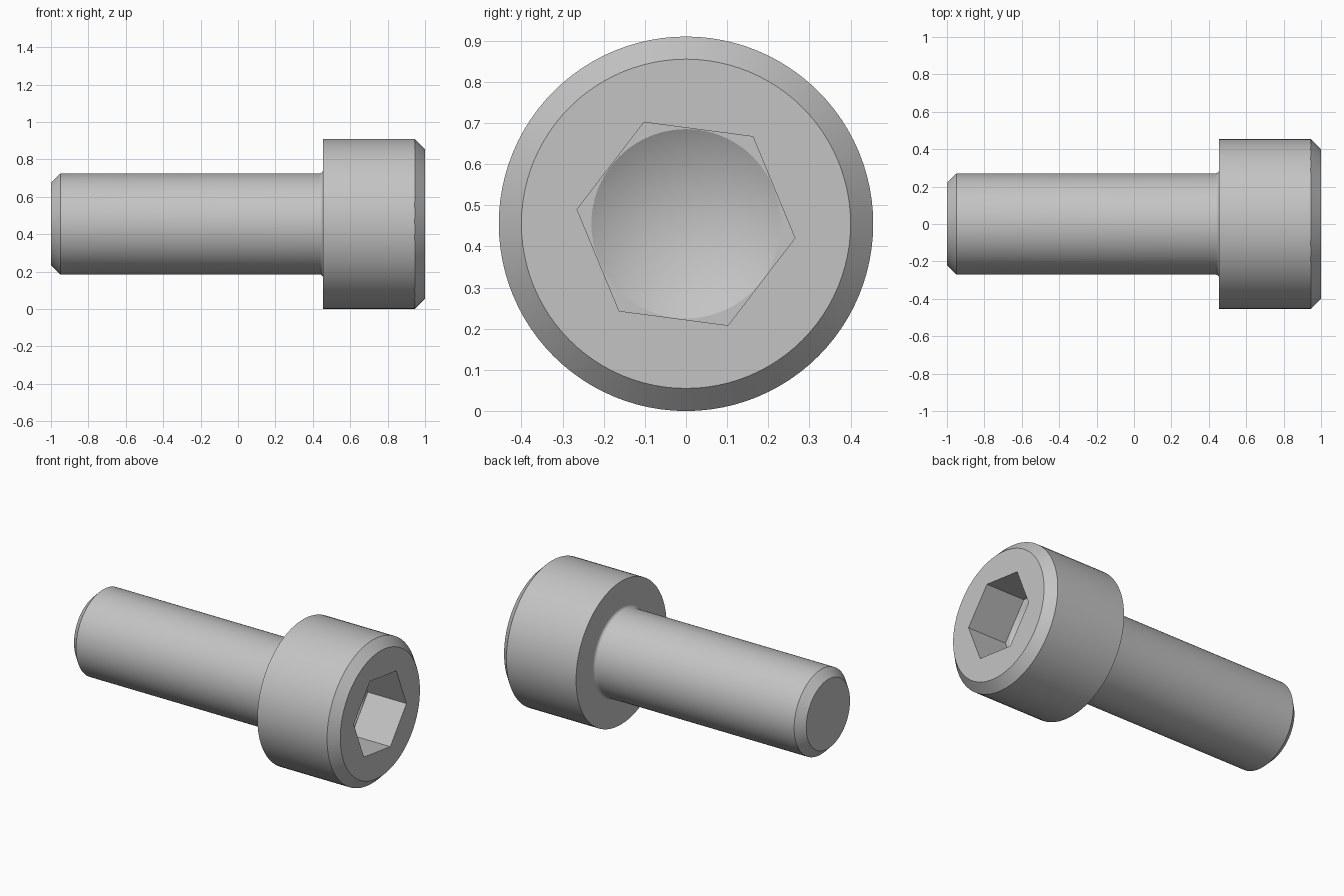
import bpy, bmesh, math
from mathutils import Matrix, Vector

if "Cube" in bpy.data.objects:
    bpy.data.objects.remove(bpy.data.objects["Cube"])

AXIS_Z = 0.455       # height of the bolt's long axis
FLOOR_X = 0.728      # bottom of the hex socket
HEX_R = 0.267        # socket corner radius
DRILL_R = 0.23       # drill point radius

steel = bpy.data.materials.new("grey steel")
steel.use_nodes = True
colour = (0.55, 0.55, 0.55, 1)
steel.diffuse_color = colour
steel.node_tree.nodes["Principled BSDF"].inputs["Base Color"].default_value = colour


def lathe(name, profile, sides=96, turn=0.0):
    """Revolve (x, radius) points, which start and end on the axis, around x."""
    bm = bmesh.new()
    start = Matrix.Rotation(turn, 3, 'X')
    verts = [bm.verts.new(start @ Vector((x, r, 0))) for x, r in profile]
    edges = [bm.edges.new(pair) for pair in zip(verts, verts[1:])]
    bmesh.ops.spin(bm, geom=verts + edges, cent=(0, 0, 0), axis=(1, 0, 0),
                   angle=math.tau, steps=sides, use_merge=False)
    bmesh.ops.remove_doubles(bm, verts=bm.verts, dist=1e-5)
    # Merge the flat end fans into single faces
    bmesh.ops.dissolve_limit(bm, angle_limit=0.001, verts=bm.verts, edges=bm.edges)
    bmesh.ops.recalc_face_normals(bm, faces=bm.faces)
    mesh = bpy.data.meshes.new(name)
    bm.to_mesh(mesh)
    bm.free()
    mesh.materials.append(steel)
    obj = bpy.data.objects.new(name, mesh)
    obj.location.z = AXIS_Z
    bpy.context.collection.objects.link(obj)
    return obj


# Chamfered shank, fillet under the head, and chamfered cylindrical head
fillet = [(0.435 + 0.02 * math.sin(a), 0.29 - 0.02 * math.cos(a))
          for a in (math.radians(d) for d in range(0, 91, 15))]
bolt = lathe("socket_head_bolt",
             [(-1, 0), (-1, 0.22), (-0.95, 0.27)] + fillet
             + [(0.455, 0.455), (0.945, 0.455), (1, 0.4), (1, 0)])

# Hex socket and the conical drill point at its bottom
hex_cutter = lathe("hex_cutter", [(1.1, 0), (1.1, HEX_R), (FLOOR_X, HEX_R), (FLOOR_X, 0)],
                   sides=6, turn=math.radians(-7.5))
drill_depth = DRILL_R * math.tan(math.radians(30))
drill_cutter = lathe("drill_cutter", [(0.9, 0), (0.9, DRILL_R), (FLOOR_X, DRILL_R),
                                      (FLOOR_X - drill_depth, 0)])

bpy.ops.object.select_all(action='DESELECT')
bolt.select_set(True)
bpy.context.view_layer.objects.active = bolt
for cutter in (hex_cutter, drill_cutter):
    cutter.hide_render = True
    cut = bolt.modifiers.new(cutter.name, 'BOOLEAN')
    cut.operation = 'DIFFERENCE'
    cut.solver = 'EXACT'
    cut.object = cutter
    bpy.ops.object.modifier_apply(modifier=cut.name)
    bpy.data.objects.remove(cutter)

bpy.ops.object.shade_smooth_by_angle(angle=math.radians(25))
